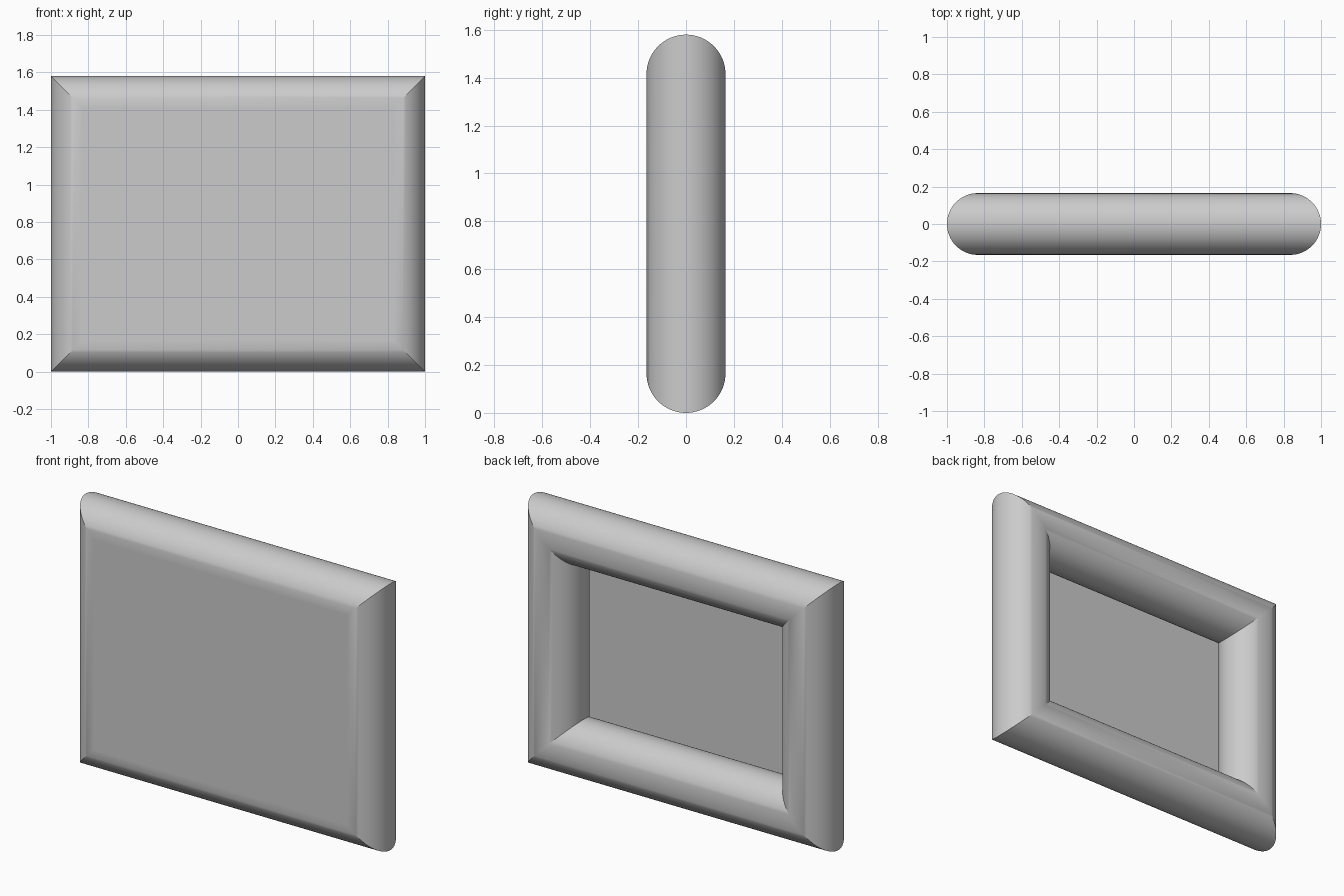
import bpy, bmesh, math

if "Cube" in bpy.data.objects:
    bpy.data.objects.remove(bpy.data.objects["Cube"])

W, H, R, N = 2.0, 1.58, 0.165, 64   # overall width, height, tube radius, profile sides


def make_object(name, bm):
    bmesh.ops.recalc_face_normals(bm, faces=bm.faces)
    mesh = bpy.data.meshes.new(name)
    bm.to_mesh(mesh)
    bm.free()
    obj = bpy.data.objects.new(name, mesh)
    bpy.context.collection.objects.link(obj)
    return obj


# Round frame: circular profile swept round a rectangle with mitred corners
bm = bmesh.new()
rings = []
for sx, sz in ((-1, -1), (1, -1), (1, 1), (-1, 1)):
    ring = []
    for i in range(N):
        a = 2 * math.pi * i / N
        out = R * math.cos(a) - R
        ring.append(bm.verts.new((sx * (W / 2 + out), R * math.sin(a),
                                  H / 2 + sz * (H / 2 + out))))
    rings.append(ring)
for k in range(4):
    a, b = rings[k], rings[(k + 1) % 4]
    for i in range(N):
        j = (i + 1) % N
        bm.faces.new((a[i], b[i], b[j], a[j]))
frame = make_object("round_frame", bm)
bpy.context.view_layer.objects.active = frame
frame.select_set(True)
bpy.ops.object.shade_smooth_by_angle(angle=math.radians(20))

# Front panel: flat sheet meeting the frame at its foremost line
bm = bmesh.new()
x, z0, z1 = W / 2 - R, R, H - R
bm.faces.new([bm.verts.new((px, -R, pz))
              for px, pz in ((-x, z0), (x, z0), (x, z1), (-x, z1))])
make_object("front_panel", bm)
